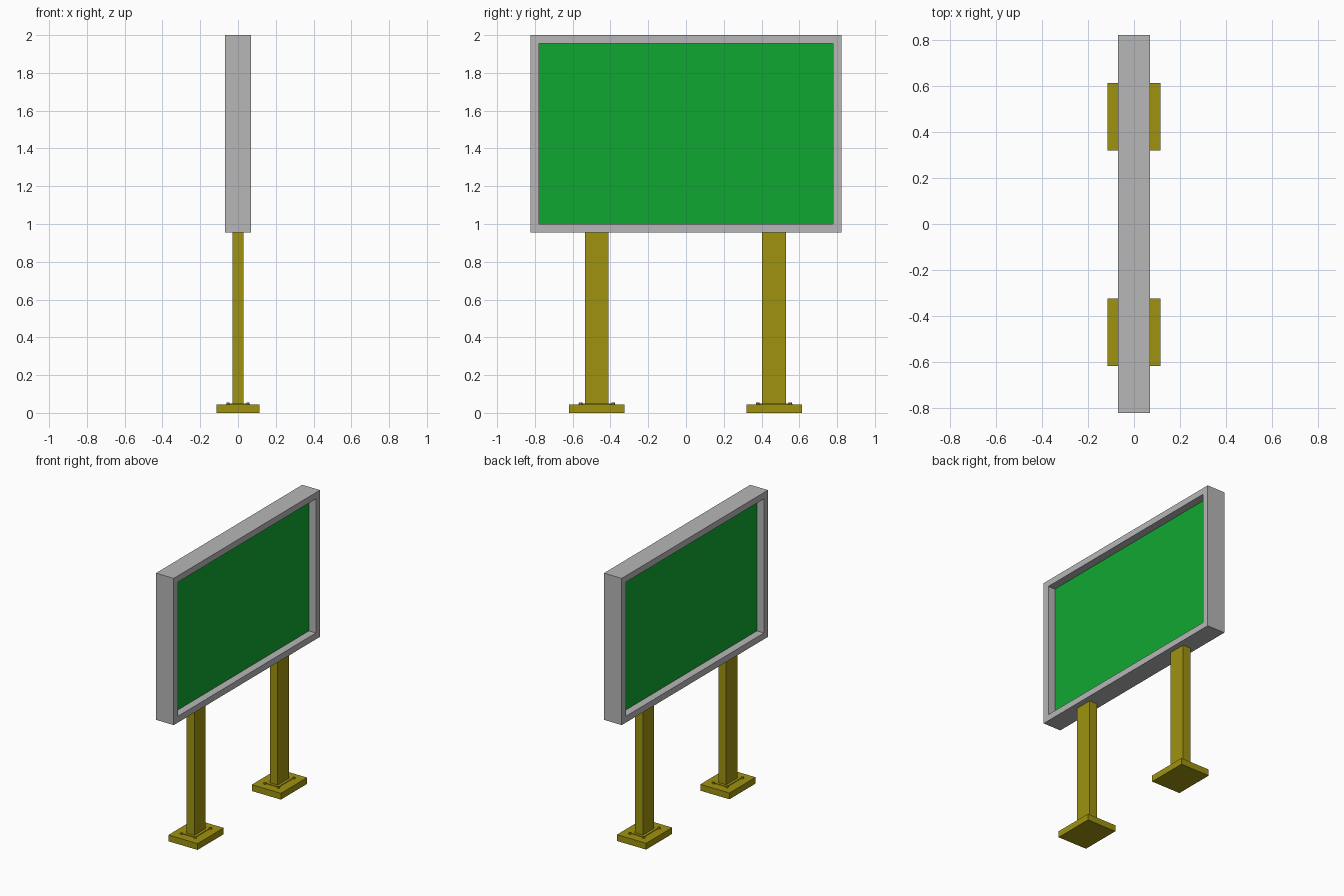
import bpy, bmesh, math
from mathutils import Matrix

if "Cube" in bpy.data.objects:
    bpy.data.objects.remove(bpy.data.objects["Cube"])


def material(name, rgb):
    m = bpy.data.materials.new(name)
    m.diffuse_color = (*rgb, 1)
    m.use_nodes = True
    m.node_tree.nodes["Principled BSDF"].inputs["Base Color"].default_value = m.diffuse_color
    return m


GREEN = material("green_panel", (0.005, 0.386, 0.031))
OLIVE = material("olive_metal", (0.342, 0.287, 0.005))
GREY = material("grey_frame", (0.473, 0.473, 0.473))


def finish(name, bm, mat):
    bmesh.ops.recalc_face_normals(bm, faces=bm.faces)
    me = bpy.data.meshes.new(name)
    bm.to_mesh(me)
    bm.free()
    ob = bpy.data.objects.new(name, me)
    bpy.context.collection.objects.link(ob)
    me.materials.append(mat)
    return ob


def box_bm(size, loc):
    bm = bmesh.new()
    bmesh.ops.create_cube(bm, size=1, matrix=Matrix.Translation(loc) @ Matrix.Diagonal((*size, 1)))
    return bm


def box(name, size, loc, mat):
    return finish(name, box_bm(size, loc), mat)


# Sign dimensions
BOTTOM, TOP, WIDTH, DEPTH, RIM = 0.955, 2.0, 1.646, 0.14, 0.045
MID = (BOTTOM + TOP) / 2
OPENING = 1.554
FOOT = 0.045

# Frame: a box whose two broad sides are inset and joined into one opening
bm = box_bm((DEPTH, WIDTH, TOP - BOTTOM), (0, 0, MID))
bm.normal_update()
sides = [f for f in bm.faces if abs(f.normal.x) > 0.9]
bmesh.ops.inset_individual(bm, faces=sides, thickness=RIM, use_even_offset=True)
for f in sides:
    for v in f.verts:
        v.co.y = math.copysign(OPENING / 2, v.co.y)
rims = [e for f in sides for e in f.edges]
bmesh.ops.delete(bm, geom=sides, context='FACES_ONLY')
bmesh.ops.bridge_loops(bm, edges=rims)
finish("sign_frame", bm, GREY)

# Recessed board, visible from both sides
box("sign_panel", (0.03, OPENING, TOP - BOTTOM - 2 * RIM), (0, 0, MID), GREEN)

# Two legs, each with a foot plate, a thin collar and four bolts
for side, y in (("left", -0.472), ("right", 0.466)):
    box(side + "_foot", (0.23, 0.294, FOOT), (0, y, FOOT / 2), OLIVE)
    box(side + "_collar", (0.10, 0.165, 0.005), (0, y, FOOT + 0.0015), OLIVE)
    box(side + "_post", (0.06, 0.126, BOTTOM - FOOT), (0, y, (BOTTOM + FOOT) / 2), OLIVE)
    bm = bmesh.new()
    for bx in (-0.053, 0.053):
        for by in (-0.086, 0.086):
            bmesh.ops.create_cone(bm, cap_ends=True, segments=6, radius1=0.011, radius2=0.009,
                                  depth=0.01, matrix=Matrix.Translation((bx, y + by, FOOT + 0.004)))
    finish(side + "_bolts", bm, OLIVE)
